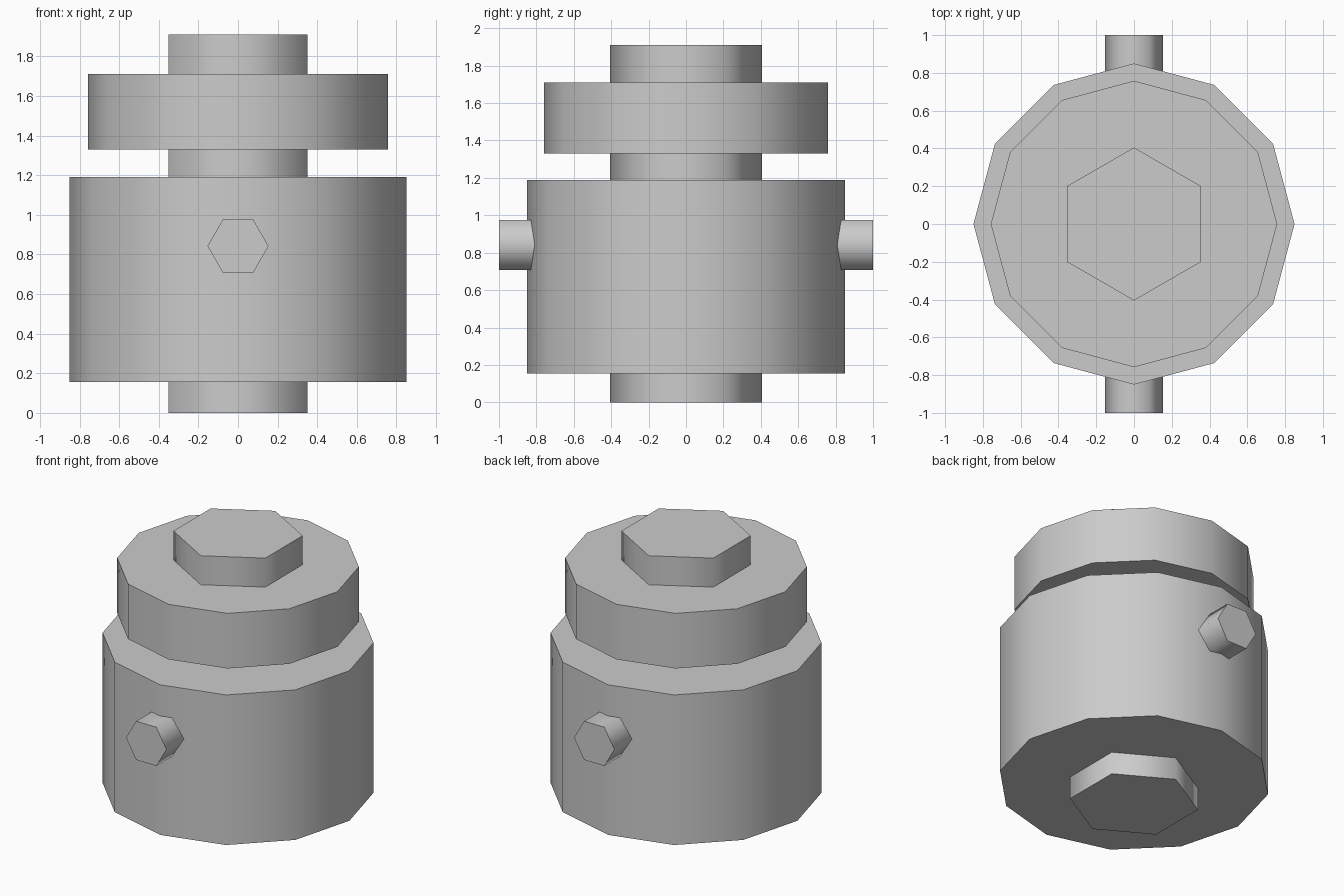
import bpy
from math import radians

if "Cube" in bpy.data.objects:
    bpy.data.objects.remove(bpy.data.objects["Cube"])


def drum(name, sides, radius, length, location, rotation=(0, 0, 0)):
    """Low-poly cylinder with smooth sides and crisp cap edges."""
    bpy.ops.mesh.primitive_cylinder_add(vertices=sides, radius=radius, depth=length,
                                        location=location, rotation=rotation)
    obj = bpy.context.object
    obj.name = name
    bpy.ops.object.shade_smooth_by_angle(angle=radians(70))
    return obj


def upright(name, sides, radius, bottom, top):
    return drum(name, sides, radius, top - bottom, (0, 0, (bottom + top) / 2))


# Hexagonal shaft running through both drums
upright("central_shaft", 6, 0.405, 0.0, 1.91)

# Large main body and smaller upper collar
upright("main_body", 12, 0.85, 0.155, 1.19)
upright("upper_collar", 12, 0.758, 1.33, 1.71)

# Hexagonal cross pin sticking out front and back, corners pointing sideways
drum("cross_pin", 6, 0.154, 2.0, (0, 0, 0.842), (radians(90), radians(30), 0))
